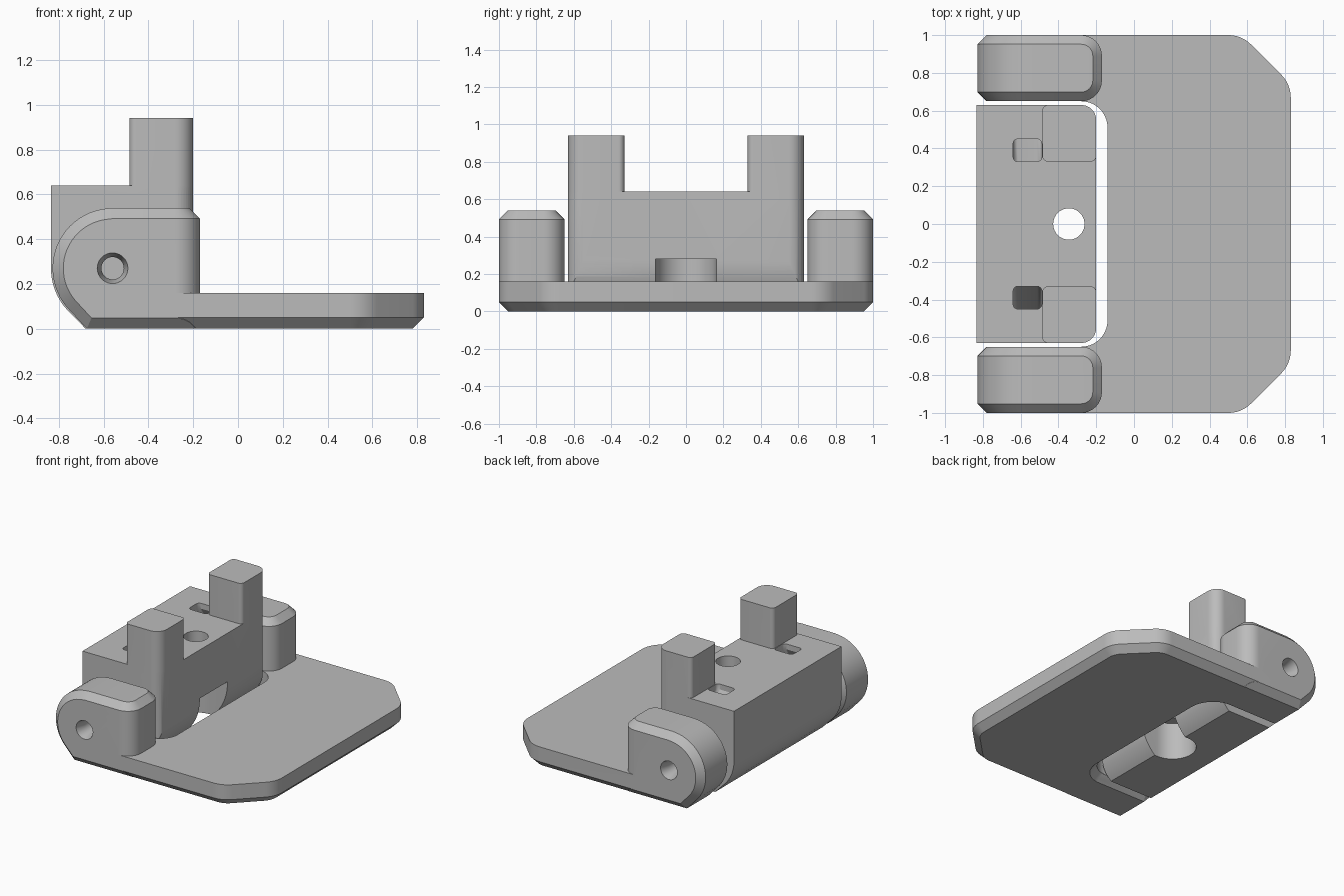
import bpy, bmesh, math
from mathutils import Vector

if "Cube" in bpy.data.objects:
    bpy.data.objects.remove(bpy.data.objects["Cube"])

grey = bpy.data.materials.new("plain grey")
grey.diffuse_color = (0.5, 0.5, 0.5, 1)
grey.use_nodes = True
grey.node_tree.nodes["Principled BSDF"].inputs["Base Color"].default_value = grey.diffuse_color


def loft(name, rings):
    """Closed solid through matching rings of 3D points."""
    bm = bmesh.new()
    loops = [[bm.verts.new(p) for p in r] for r in rings]
    for a, b in zip(loops, loops[1:]):
        for i in range(len(a)):
            j = (i + 1) % len(a)
            bm.faces.new((a[i], a[j], b[j], b[i]))
    bm.faces.new(loops[0])
    bm.faces.new(loops[-1])
    bmesh.ops.recalc_face_normals(bm, faces=bm.faces[:])
    me = bpy.data.meshes.new(name)
    bm.to_mesh(me)
    bm.free()
    me.materials.append(grey)
    ob = bpy.data.objects.new(name, me)
    bpy.context.collection.objects.link(ob)
    return ob


def rounded(corners, n=10):
    """Polygon of (x, y, radius) corners with each corner filleted."""
    out = []
    for i, (x, y, r) in enumerate(corners):
        p = Vector((x, y))
        if r == 0:
            out.append(p)
            continue
        a = (Vector(corners[i - 1][:2]) - p).normalized()
        b = (Vector(corners[(i + 1) % len(corners)][:2]) - p).normalized()
        half = a.angle(b) / 2
        c = p + (a + b).normalized() * r / math.sin(half)
        s, e = p + a * r / math.tan(half) - c, p + b * r / math.tan(half) - c
        turn = math.atan2(s.x * e.y - s.y * e.x, s.dot(e))
        for k in range(n + 1):
            t = turn * k / n
            out.append(c + Vector((s.x * math.cos(t) - s.y * math.sin(t),
                                   s.x * math.sin(t) + s.y * math.cos(t))))
    return out


def inset(pts, d):
    """Mitred inward offset of a counter-clockwise polygon."""
    out = []
    for i, p in enumerate(pts):
        a = (p - pts[i - 1]).normalized()
        b = (pts[(i + 1) % len(pts)] - p).normalized()
        na, nb = Vector((-a.y, a.x)), Vector((-b.y, b.x))
        out.append(p + (na + nb) * d / (1 + na.dot(nb)))
    return out


def flat(pts, z):
    return [(p[0], p[1], z) for p in pts]


def side(pts, y):
    return [(p[0], y, p[1]) for p in pts]


def circle(cx, cy, r, n=40):
    return [(cx + r * math.cos(2 * math.pi * i / n),
             cy + r * math.sin(2 * math.pi * i / n)) for i in range(n)]


def arc(cx, cy, r, a, b, n=14):
    return [Vector((cx + r * math.cos(math.radians(a + (b - a) * i / n)),
                    cy + r * math.sin(math.radians(a + (b - a) * i / n)))) for i in range(n + 1)]


def combine(ob, other, op):
    m = ob.modifiers.new("combine", 'BOOLEAN')
    m.operation, m.object, m.solver = op, other, 'EXACT'
    bpy.context.view_layer.objects.active = ob
    bpy.ops.object.modifier_apply(modifier=m.name)
    bpy.data.objects.remove(other)


# Base plate: clipped corners, wide notch, chamfered underside
plan = rounded([(-0.5, -1, 0), (0.57, -1, 0.17), (0.83, -0.74, 0.17), (0.83, 0.74, 0.17),
                (0.57, 1, 0.17), (-0.5, 1, 0), (-0.5, 0.65, 0), (-0.14, 0.65, 0.14),
                (-0.14, -0.65, 0.14), (-0.5, -0.65, 0)])
base = loft("base_plate", [flat(inset(plan, 0.05), 0), flat(plan, 0.05), flat(plan, 0.16)])

# Hinge ears: chamfered side profile trimmed by a rounded plan
for s in (-1, 1):
    prof = ([Vector((-0.675, 0)), Vector((-0.1, 0)), Vector((-0.1, 0.54))]
            + arc(-0.56, 0.27, 0.268, 90, 225, 24))
    prof[3:4] = [Vector((-0.56, 0.54))]
    small = inset(prof, 0.048)
    ear = loft("hinge_ear", [side(small, s * 0.65), side(prof, s * 0.698),
                             side(prof, s * 0.952), side(small, s)])
    y0, y1 = sorted((s * 0.65, s))
    foot = rounded([(-1.2, y0, 0), (-0.17, y0, 0.11), (-0.17, y1, 0.11), (-1.2, y1, 0)])
    trim = loft("ear_trim", [flat(foot, -0.1), flat(foot, 0.492), flat(inset(foot, 0.048), 0.54),
                             flat(inset(foot, 0.048), 0.6)])
    combine(ear, trim, 'INTERSECT')
    # tapered pivot hole
    pin = loft("pivot_cut", [side(circle(-0.56, 0.27, 0.071), s * 1.01),
                             side(circle(-0.56, 0.27, 0.05), s * 0.93),
                             side(circle(-0.56, 0.27, 0.05), s * 0.6)])
    combine(ear, pin, 'DIFFERENCE')
    combine(base, ear, 'UNION')

# Pivoting block: rounded underside, rounded inner corners
prof = ([Vector((-0.835, 0.64))] + arc(-0.56, 0.27, 0.275, 180, 225)
        + [Vector((-0.68, 0))] + arc(-0.56, 0.27, 0.36, -48.59, 0)
        + [Vector((-0.2, 0.64))])
block = loft("pivot_block", [side(prof, -0.63), side(prof, 0.63)])
foot = rounded([(-1, -0.63, 0), (-0.2, -0.63, 0.08), (-0.2, 0.63, 0.08), (-1, 0.63, 0)])
combine(block, loft("block_trim", [flat(foot, -0.1), flat(foot, 0.8)]), 'INTERSECT')

# Screw hole with a wide recess open towards the plate
combine(block, loft("hole_cut", [flat(circle(-0.345, 0, 0.083), -0.1),
                                 flat(circle(-0.345, 0, 0.083), 0.8)]), 'DIFFERENCE')
slot = arc(-0.345, 0, 0.162, 90, 270, 24) + [Vector((-0.1, -0.162)), Vector((-0.1, 0.162))]
combine(block, loft("recess_cut", [flat(slot, -0.1), flat(slot, 0.28)]), 'DIFFERENCE')

for s in (-1, 1):
    # slanted pocket beside each post
    def pocket(y):
        return rounded([(-0.64, y - 0.06, 0.025), (-0.488, y - 0.06, 0.025),
                        (-0.488, y + 0.06, 0.025), (-0.64, y + 0.06, 0.025)], 4)
    combine(block, loft("pocket_cut", [flat(pocket(s * 0.51), 0.4), flat(pocket(s * 0.39), 0.6),
                                       flat(pocket(s * 0.39), 0.7)]), 'DIFFERENCE')
    # upright post
    radii = (0.03, 0.03, 0.08, 0.03) if s > 0 else (0.03, 0.08, 0.03, 0.03)
    y0, y1 = sorted((s * 0.33, s * 0.63))
    foot = rounded([(x, y, r) for (x, y), r in zip(
        ((-0.485, y0), (-0.2, y0), (-0.2, y1), (-0.485, y1)), radii)])
    combine(block, loft("post", [flat(foot, 0.6), flat(foot, 0.94)]), 'UNION')

# Smooth curves, crisp edges
for ob in (base, block):
    bpy.ops.object.select_all(action='DESELECT')
    ob.select_set(True)
    bpy.context.view_layer.objects.active = ob
    bpy.ops.object.shade_smooth_by_angle(angle=math.radians(30))
